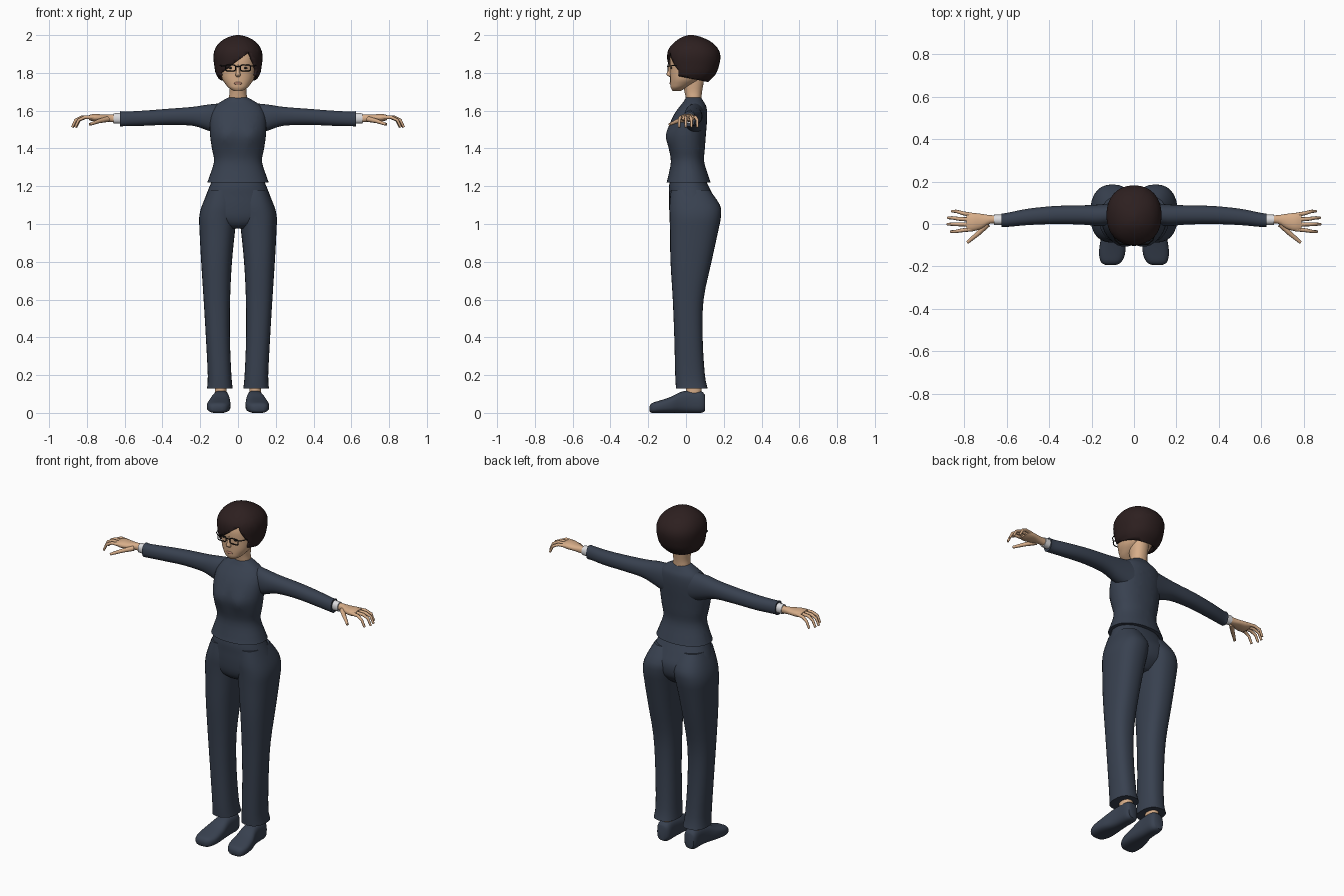
import bpy
import bmesh
from math import cos, sin, tau, exp, radians, copysign
from mathutils import Vector, Matrix

if "Cube" in bpy.data.objects:
    bpy.data.objects.remove(bpy.data.objects["Cube"], do_unlink=True)


def make_material(name, colour):
    material = bpy.data.materials.new(name)
    material.use_nodes = True
    rgba = (*colour, 1)
    material.diffuse_color = rgba
    shader = next(n for n in material.node_tree.nodes if n.type == "BSDF_PRINCIPLED")
    shader.inputs["Base Color"].default_value = rgba
    return material


navy = make_material("navy cloth", (.04, .053, .08))
skin = make_material("skin", (.68, .42, .25))
hair_brown = make_material("dark brown hair", (.026, .014, .014))
white = make_material("white shirt", (.72, .72, .74))
black = make_material("black frame", (.01, .01, .01))
lip_red = make_material("lips", (.45, .22, .15))


def add_object(name, mesh, materials):
    obj = bpy.data.objects.new(name, mesh)
    bpy.context.scene.collection.objects.link(obj)
    mesh.materials.clear()
    for material in materials:
        mesh.materials.append(material)
    mesh.shade_smooth()
    mesh.set_sharp_from_angle(angle=radians(50))
    return obj


def smooth_rings(rings, steps):
    """Catmull-Rom interpolation between the given sections."""
    result = []
    for i in range(len(rings) - 1):
        before, after = rings[max(i - 1, 0)], rings[min(i + 2, len(rings) - 1)]
        for k in range(steps):
            t = k / steps
            result.append([
                b + t * ((c - a) / 2 + t * (a - 2.5 * b + 2 * c - d / 2
                         + t * (1.5 * (b - c) + (d - a) / 2)))
                for a, b, c, d in zip(before, rings[i], rings[i + 1], after)])
    return result + [list(rings[-1])]


def loft(name, axis, rings, materials, side=1, power=2.2, sides=28, edit=None, steps=3):
    """Sections (position, low a, high a, low b, high b) in hundredths of a unit."""
    bm = bmesh.new()
    loops = []
    for pos, a_low, a_high, b_low, b_high in smooth_rings(rings, steps):
        loop = []
        for k in range(sides):
            u, v = cos(tau * k / sides), sin(tau * k / sides)
            u = copysign(abs(u) ** (2 / power), u)
            v = copysign(abs(v) ** (2 / power), v)
            a = (a_low + a_high + u * (a_high - a_low)) / 2
            b = (b_low + b_high + v * (b_high - b_low)) / 2
            co = {"x": (pos, a, b), "y": (a, pos, b), "z": (a, b, pos)}[axis]
            loop.append(bm.verts.new((side * co[0] / 100, co[1] / 100, co[2] / 100)))
        loops.append(loop)
    for low, high in zip(loops, loops[1:]):
        for k in range(sides):
            n = (k + 1) % sides
            bm.faces.new((low[k], low[n], high[n], high[k]))
    bm.faces.new(loops[0])
    bm.faces.new(loops[-1])
    bmesh.ops.recalc_face_normals(bm, faces=bm.faces)
    if edit:
        edit(bm)
    mesh = bpy.data.meshes.new(name)
    bm.to_mesh(mesh)
    bm.free()
    return add_object(name, mesh, materials)


def symmetric(rings):
    return [(pos, -half, half, low, high) for pos, half, low, high in rings]


def tube(name, points, radius, material, side=1, closed=False, tip=1):
    """Round tube through points, thinning to the tip factor."""
    curve = bpy.data.curves.new(name, "CURVE")
    curve.dimensions = "3D"
    curve.bevel_depth = radius
    curve.bevel_resolution = 2
    curve.use_fill_caps = True
    spline = curve.splines.new("POLY")
    spline.points.add(len(points) - 1)
    spline.use_cyclic_u = closed
    for i, (point, (x, y, z)) in enumerate(zip(spline.points, points)):
        point.co = (side * x, y, z, 1)
        point.radius = 1 + (tip - 1) * i / (len(points) - 1)
    helper = bpy.data.objects.new(name + " path", curve)
    bpy.context.scene.collection.objects.link(helper)
    graph = bpy.context.evaluated_depsgraph_get()
    mesh = bpy.data.meshes.new_from_object(helper.evaluated_get(graph))
    bpy.data.objects.remove(helper, do_unlink=True)
    mesh.name = name
    return add_object(name, mesh, [material])


def ellipsoid(name, centre, radii, material):
    bm = bmesh.new()
    bmesh.ops.create_uvsphere(bm, u_segments=16, v_segments=10, radius=1,
                              matrix=Matrix.Translation(centre) @ Matrix.Diagonal((*radii, 1)))
    mesh = bpy.data.meshes.new(name)
    bm.to_mesh(mesh)
    bm.free()
    return add_object(name, mesh, [material])


def cut(bm, point, normal, clear=False):
    bmesh.ops.bisect_plane(bm, geom=bm.verts[:] + bm.edges[:] + bm.faces[:], dist=1e-5,
                           plane_co=point, plane_no=Vector(normal).normalized(),
                           clear_inner=clear)


# Jacket with bust, V neck, collar and hem notch
def tailor_jacket(bm):
    for v in bm.verts:
        if v.co.y < 0:
            spread = (abs(v.co.x) - .065) ** 2 + (v.co.z - 1.465) ** 2
            v.co.y -= .018 * exp(-spread / .003)
    for s in (-1, 1):
        cut(bm, (0, 0, 1.53), (-1.2 * s, 0, 1))
        cut(bm, (0, 0, 1.59), (-.8 * s, 0, 1))
        cut(bm, (0, 0, 1.265), (3 * s, 0, 1))
    cut(bm, (0, .03, 0), (0, 1, 0))
    for height in (1.648, 1.662):
        cut(bm, (0, 0, height), (0, 0, 1))
    for face in bm.faces:
        c = face.calc_center_median()
        x, front = abs(c.x), c.y < .03
        collar = 1.53 + 1.2 * x if front else 1.648
        bare = 1.59 + .8 * x if front else 1.662
        notch = front and c.y < -.05 and c.z + 3 * x < 1.265
        face.material_index = 2 if c.z > bare else 1 if c.z > collar or notch else 0


loft("jacket", "z", symmetric([
    (122, 16.3, -10.3, 13), (125, 15.2, -9.5, 12), (133, 12.7, -8, 9.6),
    (140, 13.8, -9, 10), (147, 14.8, -9.5, 10.5), (153, 15, -8.5, 11),
    (158, 14.5, -6.3, 11.2), (162, 12.5, -3.5, 10.8), (164.5, 9.5, -1.5, 9.5),
    (167, 5, 0, 8)]), [navy, white, skin], sides=36, edit=tailor_jacket)

# Trousers: pelvis first, legs below
loft("trouser_hips", "z", symmetric([
    (125, 13, -8, 9.3), (120, 15, -9, 12), (115, 17, -9, 14.5), (110, 18.6, -9, 16.6),
    (104, 19, -8.5, 16), (100, 13, -7, 13), (97.5, 5, -4, 10)]), [navy], power=2.3)

for side, label in ((1, "left_"), (-1, "right_")):
    loft(label + "trouser_leg", "z", [
        (118, 2, 15.5, -8, 12.5), (110, 0, 19, -8.8, 18), (104, .5, 20.5, -8.7, 18.5),
        (97, 1.5, 20.4, -8.5, 17.2), (80, 3.2, 19.5, -8.2, 13.5), (60, 4.2, 18.2, -7, 9.3),
        (40, 4.3, 17, -6.2, 8.8), (20, 3.5, 16, -5.7, 10), (13, 2.8, 16.4, -5.3, 11.5)],
        [navy], side, power=2.4)

    # Feet
    loft(label + "ankle", "z", [(5, 6, 12, 0, 8), (18, 6, 12.5, 0, 8.5)], [skin], side)
    loft(label + "shoe", "y", [
        (10, 6.3, 12, 1, 9.5), (8, 4.8, 13, 0, 11.5), (2, 4.6, 13.3, 0, 11.8),
        (-3, 4.3, 14.2, 0, 11), (-8, 4, 15.8, 0, 8.5), (-14, 4.2, 16.5, 0, 6.5),
        (-18, 6, 15.5, 0, 5.2), (-19.3, 8.5, 13.5, 1, 3.5)], [navy], side, power=2.8)

    # Arms
    loft(label + "sleeve", "x", [
        (8, 0, 10, 147, 164), (16, -1, 9.2, 149.5, 163.2), (24, -.3, 8.8, 152, 162),
        (37, 0, 8.5, 152.5, 161), (50, -.5, 7.2, 152, 160), (60, -1.4, 5.2, 151.8, 159.5),
        (62.5, -1.4, 5, 151.6, 159.8)], [navy], side)
    loft(label + "cuff", "x", [(60, -.5, 4.4, 153, 158.8), (66, -.4, 4.4, 153.2, 158.6)],
         [white], side)

    # Hands with curled fingers
    loft(label + "palm", "x", [
        (64, .2, 4, 153.7, 158), (68, .1, 4.2, 154, 158), (72, -2.2, 4.8, 154.3, 158),
        (76, -3.4, 5.2, 154.3, 158.3), (79, -3, 5, 155, 157.7)], [skin], side)
    fingers = {"little": (.042, .06, .857), "ring": (.02, .029, .876),
               "middle": (-.002, -.001, .878), "index": (-.024, -.036, .862)}
    for finger, (root, end, reach) in fingers.items():
        bend = (root + end) / 2
        tube(label + finger + "_finger", [
            (.76, root, 1.565), (reach - .05, bend, 1.565),
            (reach - .018, end, 1.55), (reach, end, 1.512)], .0105, skin, side, tip=.6)
    tube(label + "thumb", [(.69, 0, 1.555), (.735, -.045, 1.545), (.785, -.087, 1.527)],
         .015, skin, side, tip=.5)

# Head and neck
loft("neck", "z", symmetric([
    (160, 4, .5, 8), (166, 4.8, 0, 8.2), (170, 4.5, -.8, 8.5), (176, 5, -2, 9.5),
    (182, 5, -2, 10)]), [skin])
loft("head", "z", symmetric([
    (170.3, 2, -7, -3), (172, 4.8, -8, 0), (174, 6.6, -8.3, 4), (177, 8.5, -8.4, 8),
    (182, 9.4, -8.5, 11), (188, 9.8, -8.5, 13), (194, 8.5, -6, 12), (197, 4, -2, 8)]),
    [skin])
loft("nose", "z", symmetric([
    (184.5, .5, -8.8, -7), (180.5, 1, -10, -7), (179, 1.4, -10.2, -7),
    (177.8, .8, -8.8, -7)]), [skin], sides=12)
ellipsoid("lips", (0, -.0815, 1.745), (.021, .006, .008), lip_red)


# Bobbed hair with a side-swept fringe
def trim_hair(bm):
    cut(bm, (0, 0, 1.775), (0, .2, 1), clear=True)
    cut(bm, (0, 0, 1.866), (-.73, 0, 1))
    cut(bm, (.06, 0, 1.915), (2.45, 0, 1))
    cut(bm, (0, -.04, 0), (0, 1, 0))
    opening = []
    for face in bm.faces:
        c = face.calc_center_median()
        if c.y < -.04 and c.z < min(1.866 + .73 * c.x, 1.915 - 2.45 * (c.x - .06)):
            opening.append(face)
    bmesh.ops.delete(bm, geom=opening, context="FACES")


hair = loft("hair", "z", symmetric([
    (174, 8, -6, 10.5), (179, 11.5, -8.5, 15.5), (184, 12.6, -9.5, 17.5),
    (189, 13, -10, 18.2), (193, 12, -9, 16.8), (196.5, 9.3, -5.8, 13.2),
    (199, 5, -2, 8), (200, 1, 1.5, 4)]), [hair_brown], sides=32, edit=trim_hair)
shell = hair.modifiers.new("thickness", "SOLIDIFY")
shell.thickness = .025
shell.offset = -1

# Eyes and glasses
for side, label in ((1, "left_"), (-1, "right_")):
    ellipsoid(label + "eye", (side * .038, -.078, 1.826), (.012, .004, .005), black)
    rim = []
    for k in range(20):
        u, v = cos(tau * k / 20), sin(tau * k / 20)
        rim.append((.04 + .027 * copysign(abs(u) ** .5, u), -.095,
                    1.826 + .016 * copysign(abs(v) ** .5, v)))
    tube(label + "lens_rim", rim, .0028, black, side, closed=True)
    tube(label + "temple", [(.066, -.095, 1.835), (.09, -.075, 1.838), (.104, -.02, 1.842)],
         .0028, black, side)
tube("glasses_bridge", [(-.014, -.096, 1.832), (0, -.099, 1.835), (.014, -.096, 1.832)],
     .0028, black)
